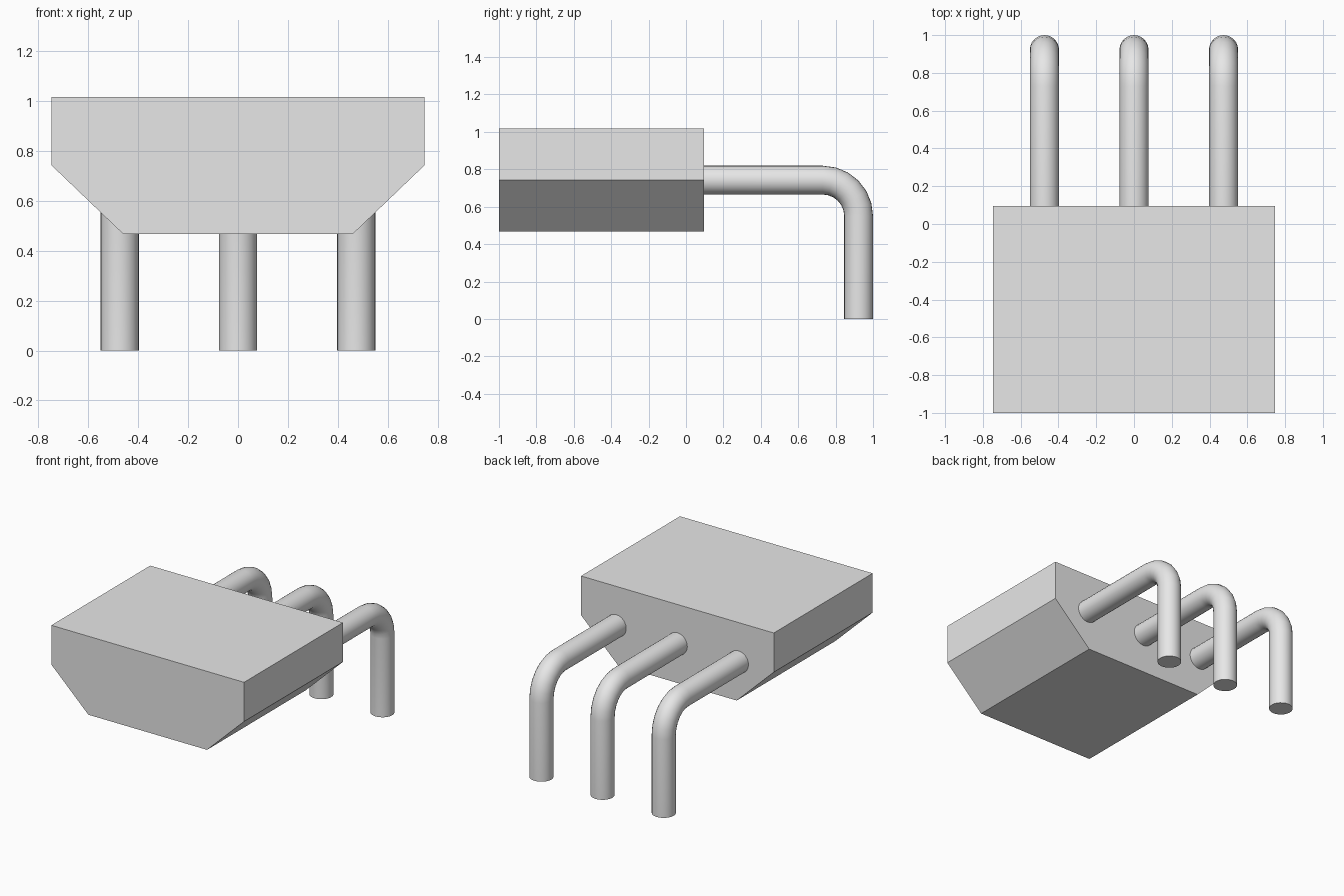
import bpy, bmesh, math
from mathutils import Vector

if "Cube" in bpy.data.objects:
    bpy.data.objects.remove(bpy.data.objects["Cube"])

grey = bpy.data.materials.new("light_grey")
grey.diffuse_color = (0.8, 0.8, 0.8, 1)
grey.use_nodes = True
grey.node_tree.nodes["Principled BSDF"].inputs["Base Color"].default_value = grey.diffuse_color


def finish(name, bm):
    bmesh.ops.recalc_face_normals(bm, faces=bm.faces)
    mesh = bpy.data.meshes.new(name)
    bm.to_mesh(mesh)
    bm.free()
    mesh.materials.append(grey)
    obj = bpy.data.objects.new(name, mesh)
    bpy.context.collection.objects.link(obj)
    return obj


# Body: chamfered profile extruded from front to back
FRONT, BACK = -1.0, 0.095
half = [(0.46, 0.467), (0.747, 0.742), (0.747, 1.017)]
profile = half + [(-x, z) for x, z in reversed(half)]
bm = bmesh.new()
face = bm.faces.new([bm.verts.new((x, FRONT, z)) for x, z in profile])
ext = bmesh.ops.extrude_face_region(bm, geom=[face], use_keep_orig=True)
moved = [v for v in ext["geom"] if isinstance(v, bmesh.types.BMVert)]
bmesh.ops.translate(bm, verts=moved, vec=(0, BACK - FRONT, 0))
finish("body", bm)

# Pins: round rod running back, bending down a quarter turn
R, BEND, SIDES, STEPS = 0.077, 0.192, 24, 6
Y0, Z0 = 1 - R - BEND, 0.742 - BEND      # bend centre
path = [(BACK - 0.005, Z0 + BEND, math.pi / 2)]
for i in range(STEPS + 1):
    a = math.pi / 2 * (1 - i / STEPS)
    path.append((Y0 + BEND * math.cos(a), Z0 + BEND * math.sin(a), a))
path.append((Y0 + BEND, 0, 0))


def pin(name, x):
    bm = bmesh.new()
    rings = []
    for y, z, a in path:
        out = Vector((0, math.cos(a), math.sin(a)))
        ring = []
        for k in range(SIDES):
            t = math.tau * k / SIDES
            ring.append(bm.verts.new(Vector((x + R * math.cos(t), y, z))
                                     + out * R * math.sin(t)))
        rings.append(ring)
    for p, q in zip(rings, rings[1:]):
        for k in range(SIDES):
            n = (k + 1) % SIDES
            bm.faces.new((p[k], p[n], q[n], q[k]))
    bm.faces.new(rings[0])
    bm.faces.new(rings[-1])
    obj = finish(name, bm)
    bpy.ops.object.select_all(action='DESELECT')
    obj.select_set(True)
    bpy.context.view_layer.objects.active = obj
    bpy.ops.object.shade_smooth_by_angle(angle=math.radians(40))


for name, x in (("left_pin", -0.474), ("middle_pin", 0), ("right_pin", 0.474)):
    pin(name, x)
